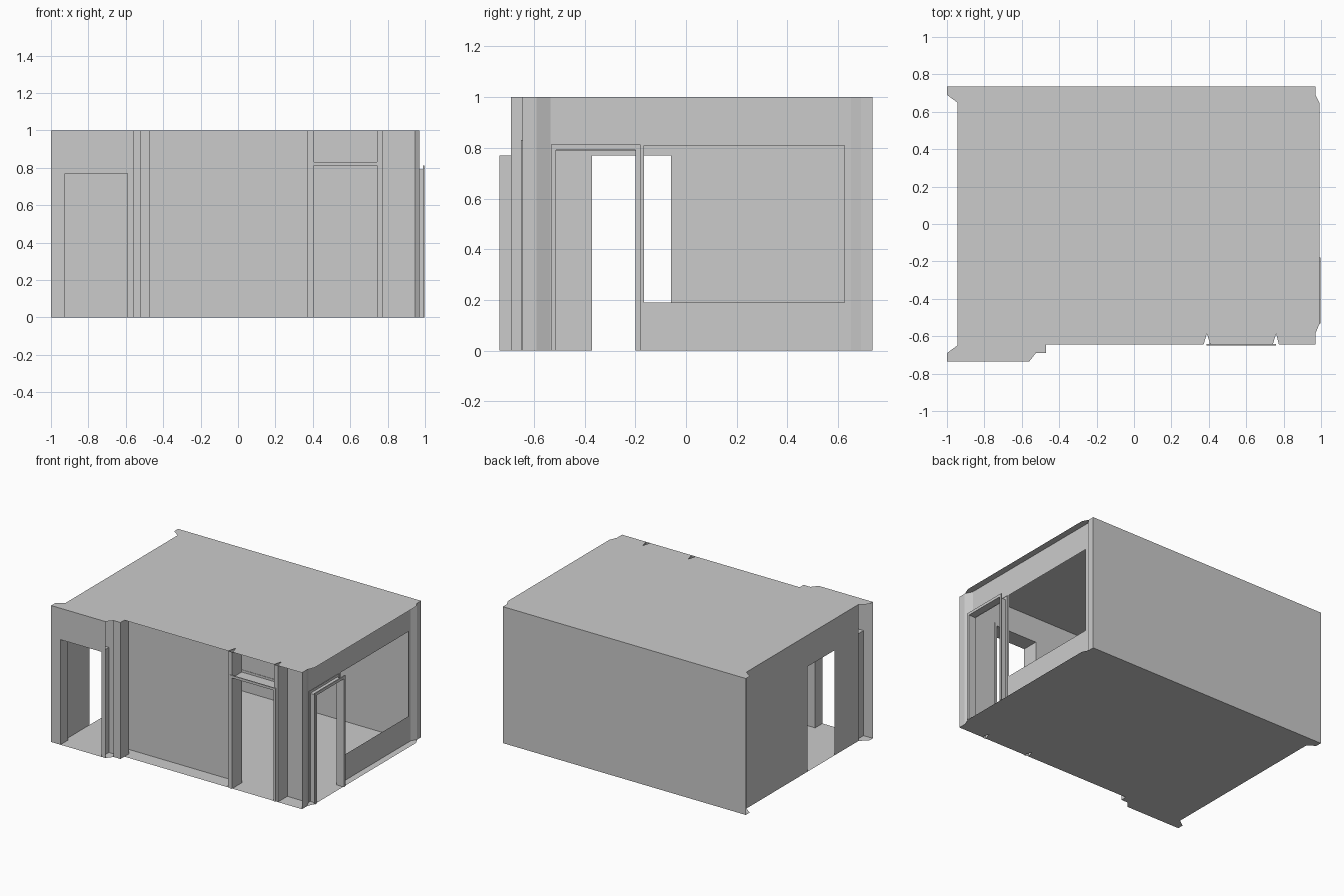
import bpy

if "Cube" in bpy.data.objects:
    bpy.data.objects.remove(bpy.data.objects["Cube"])


def mesh(name, verts, faces):
    me = bpy.data.meshes.new(name)
    me.from_pydata(verts, [], faces)
    me.update()
    ob = bpy.data.objects.new(name, me)
    bpy.context.collection.objects.link(ob)
    return ob


def wall(name, axis, pos, a0, a1, z0=0.0, z1=1.0, holes=()):
    """Thin sheet at a fixed x or y, with rectangular holes (a0, a1, z0, z1)."""
    us = sorted({a0, a1, *[h[i] for h in holes for i in (0, 1)]})
    zs = sorted({z0, z1, *[h[i] for h in holes for i in (2, 3)]})
    verts = [(pos, u, z) if axis == 'x' else (u, pos, z) for z in zs for u in us]
    n, faces = len(us), []
    for j in range(len(zs) - 1):
        for i in range(n - 1):
            cu, cz = (us[i] + us[i + 1]) / 2, (zs[j] + zs[j + 1]) / 2
            if any(h[0] < cu < h[1] and h[2] < cz < h[3] for h in holes):
                continue
            k = j * n + i
            faces.append((k, k + 1, k + n + 1, k + n))
    return mesh(name, verts, faces)


def strip(name, path, z0=0.0, z1=1.0):
    """Vertical sheet following a plan path."""
    n = len(path)
    verts = [(x, y, z) for z in (z0, z1) for x, y in path]
    return mesh(name, verts, [(i, i + 1, n + i + 1, n + i) for i in range(n - 1)])


def reveal(name, axis, d0, d1, a0, a1, top):
    """Two jambs and a head lining a doorway through depth d0..d1."""
    prof = [(a0, 0), (a0, top), (a1, top), (a1, 0)]
    verts = [(d, a, z) if axis == 'x' else (a, d, z) for d in (d0, d1) for a, z in prof]
    return mesh(name, verts, [(i, i + 1, i + 5, i + 4) for i in range(3)])


# Floor and ceiling share one plan outline
PLAN = [(-1, .735), (.97, .735), (.97, .69), (.993, .645), (.993, -.53), (.97, -.585),
        (.97, -.645), (.775, -.645), (.76, -.585), (.742, -.645), (.408, -.645),
        (.39, -.585), (.372, -.645), (-.47, -.645), (-.47, -.69), (-.525, -.69),
        (-.56, -.735), (-1, -.735), (-1, -.69), (-.945, -.65), (-.945, .65), (-1, .69)]
for label, z in (("floor", 0), ("ceiling", 1)):
    mesh(label, [(x, y, z) for x, y in PLAN], [tuple(range(len(PLAN)))])

# Back wall (outer and inner skins) and left wall
wall("back_wall_outer", 'y', .735, -1, .97)
wall("back_wall_inner", 'y', .65, -.945, .945)
wall("left_wall", 'x', -.945, -.65, .65, holes=[(-.37, -.06, 0, .77)])

# Projecting front-left wall: two skins joined by a doorway lining
doorway = (-.925, -.592, 0, .77)
wall("front_left_outer", 'y', -.735, -1, -.56, holes=[doorway])
wall("front_left_inner", 'y', -.65, -.945, -.525, holes=[doorway])
reveal("front_left_reveal", 'y', -.735, -.65, -.925, -.592, .77)

# Front pier, main front wall and panel above the front door
strip("front_pier", [(-.525, -.535), (-.525, -.69), (-.47, -.69), (-.47, -.59)])
wall("front_wall", 'y', -.535, -.525, .945, holes=[(.405, .742, 0, .812)])

# Pilasters beside the front door
strip("left_pilaster", [(.372, -.535), (.372, -.645), (.405, -.645), (.405, -.535)])
strip("right_pilaster", [(.742, -.535), (.742, -.645), (.775, -.645), (.775, -.535)])

# Right wall with door and window, plus its angled corner returns
wall("right_wall", 'x', .945, -.535, .65,
     holes=[(-.513, -.2, 0, .79), (-.165, .625, .19, .81)])
strip("front_corner_return", [(.97, -.645), (.97, -.59), (.945, -.535)])
strip("back_corner_return", [(.945, .65), (.97, .69), (.97, .735)])

# Door casings on both wall faces: lining, face trim and shallow outer edge
for label, axis, outer, inner, a0, a1, top, w in (
        ("front_door", 'y', -.65, -.53, .405, .742, .812, .018),
        ("right_door", 'x', .998, .94, -.513, -.2, .792, .02)):
    reveal(label + "_lining", axis, outer, inner, a0, a1, top)
    step = .008 if inner > outer else -.008
    for side, d0, d1 in (("outer", outer, outer + step), ("inner", inner, inner - step)):
        reveal(f"{label}_{side}_casing", axis, d0, d1, a0 - w, a1 + w, top + w)
        wall(f"{label}_{side}_trim", axis, d0, a0 - w, a1 + w, 0, top + w,
             holes=[(a0, a1, 0, top)])
